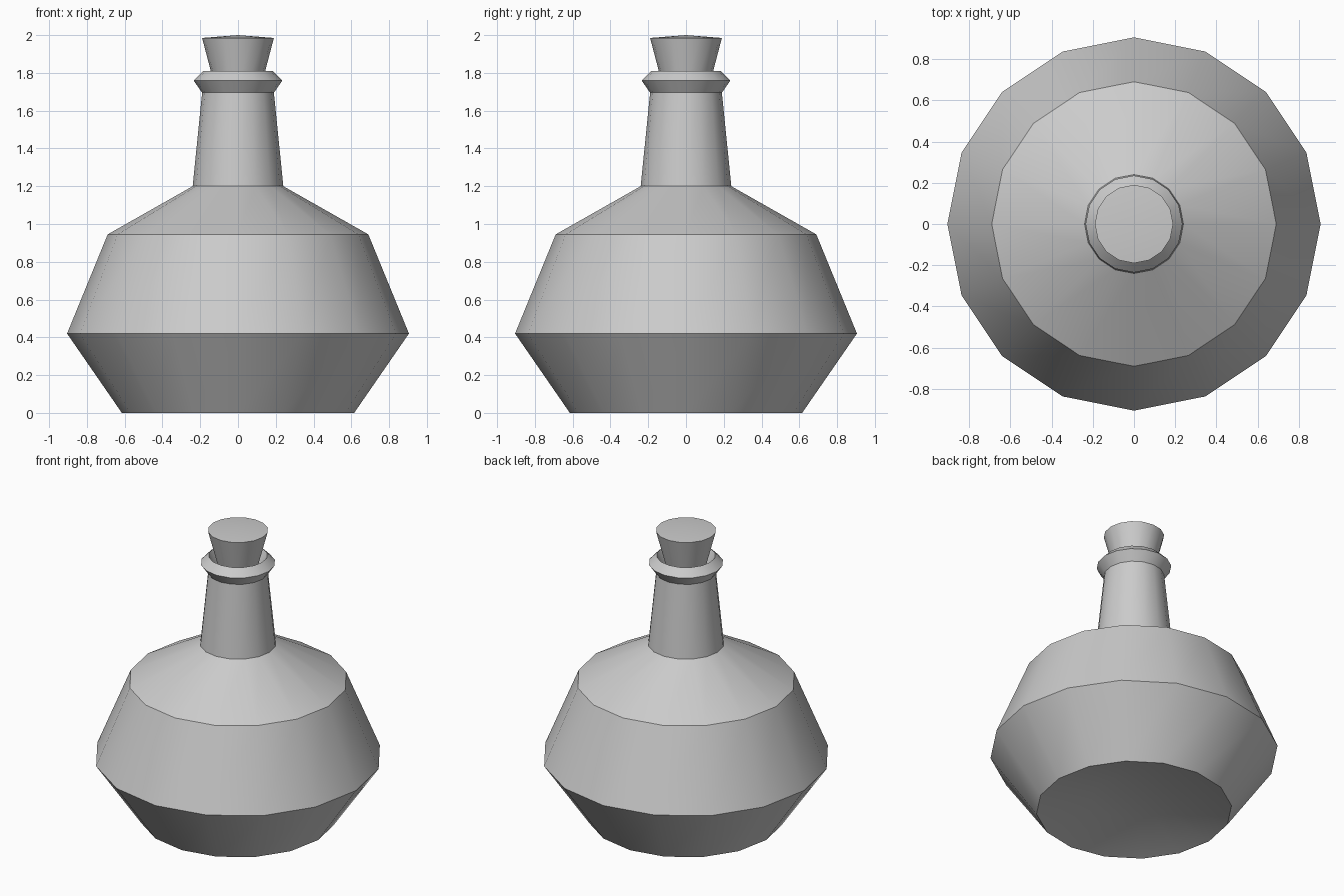
import bpy, bmesh, math

if "Cube" in bpy.data.objects:
    bpy.data.objects.remove(bpy.data.objects["Cube"])

SIDES = 16


def lathe(name, profile):
    """Spin a (radius, z) profile round the z axis; radius 0 makes a pole."""
    bm = bmesh.new()
    rings = []
    for r, z in profile:
        count = SIDES if r > 0 else 1
        rings.append([bm.verts.new((r * math.cos(2 * math.pi * i / SIDES),
                                    r * math.sin(2 * math.pi * i / SIDES), z))
                      for i in range(count)])
    for a, b in zip(rings, rings[1:]):
        for i in range(SIDES):
            j = (i + 1) % SIDES
            corners = [a[i % len(a)], a[j % len(a)], b[j % len(b)], b[i % len(b)]]
            bm.faces.new(list(dict.fromkeys(corners)))
    bmesh.ops.recalc_face_normals(bm, faces=bm.faces)
    mesh = bpy.data.meshes.new(name)
    bm.to_mesh(mesh)
    bm.free()
    obj = bpy.data.objects.new(name, mesh)
    bpy.context.collection.objects.link(obj)
    bpy.ops.object.select_all(action='DESELECT')
    obj.select_set(True)
    bpy.context.view_layer.objects.active = obj
    bpy.ops.object.shade_smooth_by_angle(angle=math.radians(27))
    return obj


# Bottle: raised base, angular belly, tapered neck, flared lip, short mouth
lathe("bottle", [(0, 0.09), (0.27, 0.09), (0.615, 0), (0.905, 0.42),
                 (0.69, 0.945), (0.24, 1.2), (0.19, 1.695), (0.235, 1.76),
                 (0.185, 1.81), (0.145, 1.72), (0, 1.72)])

# Cork: tapered stopper, slightly domed on top
lathe("cork", [(0, 1.73), (0.123, 1.73), (0.19, 1.985), (0, 2.0)])
